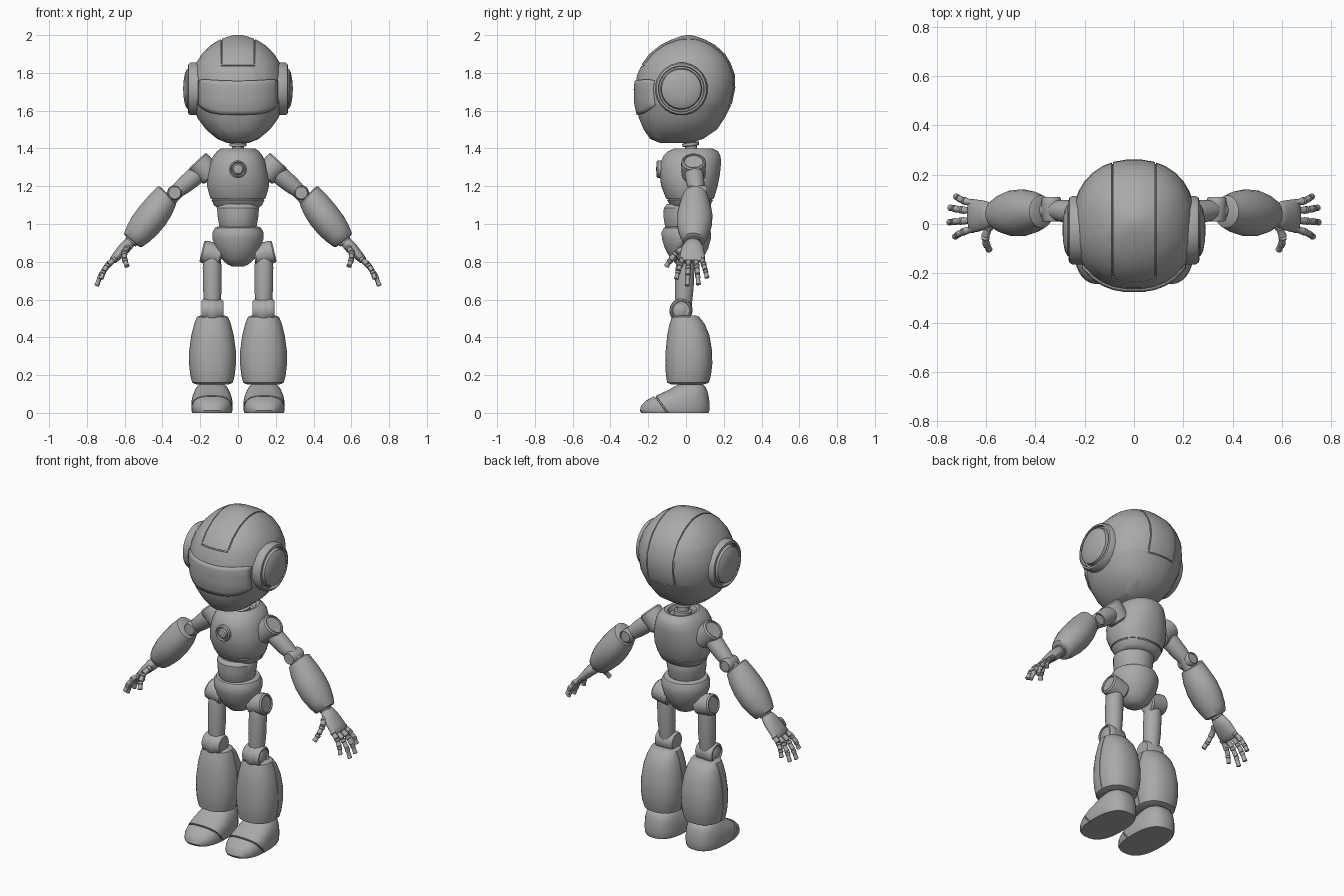
import bpy, bmesh, math
from mathutils import Vector, Matrix
from mathutils.bvhtree import BVHTree

cube = bpy.data.objects.get("Cube")
if cube:
    bpy.data.objects.remove(cube)

GREY = (0.4, 0.4, 0.4, 1)
mat = bpy.data.materials.new("plain grey")
mat.use_nodes = True
mat.diffuse_color = GREY
bsdf = next(n for n in mat.node_tree.nodes if n.type == "BSDF_PRINCIPLED")
bsdf.inputs["Base Color"].default_value = GREY
bsdf.inputs["Roughness"].default_value = 0.6


def add_loft(bm, rings, frame=Matrix(), n=32, p=2.0):
    """Skin capped super-ellipse rings (t, cx, cy, rx, ry) along the frame's z axis."""
    loops = []
    for t, cx, cy, rx, ry in rings:
        loop = []
        for i in range(n):
            a = math.tau * (i + 0.5) / n
            c, s = math.cos(a), math.sin(a)
            x = cx + rx * math.copysign(abs(c) ** (2 / p), c)
            y = cy + ry * math.copysign(abs(s) ** (2 / p), s)
            loop.append(bm.verts.new(frame @ Vector((x, y, t))))
        loops.append(loop)
    for lo, hi in zip(loops, loops[1:]):
        for i in range(n):
            j = (i + 1) % n
            bm.faces.new((lo[i], lo[j], hi[j], hi[i]))
    bm.faces.new(loops[0][::-1])
    bm.faces.new(loops[-1])


def add_rod(bm, a, b, profile, n=24):
    """Turned part from a to b; profile holds (fraction, radius[, radius along y])."""
    a, b = Vector(a), Vector(b)
    d = (b - a).normalized()
    up = Vector((0, 1, 0)) if abs(d.y) < 0.95 else Vector((1, 0, 0))
    y = (up - d * up.dot(d)).normalized()
    frame = Matrix((y.cross(d), y, d)).transposed().to_4x4()
    frame.translation = a
    length = (b - a).length
    add_loft(bm, [(q[0] * length, 0, 0, q[1], q[-1]) for q in profile], frame, n)


def groove(bm, point, normal, width, depth, test=lambda c: True):
    """Cut a thin sunken line where a plane crosses the surface."""
    point, normal = Vector(point), Vector(normal).normalized()
    for side in (-0.5, 0.5):
        bmesh.ops.bisect_plane(bm, geom=bm.verts[:] + bm.edges[:] + bm.faces[:],
                               plane_co=point + normal * width * side, plane_no=normal)
    bm.normal_update()
    faces = []
    for f in bm.faces:
        c = f.calc_center_median()
        if abs((c - point).dot(normal)) < width / 2 - 1e-4 and test(c):
            faces.append(f)
    bmesh.ops.inset_region(bm, faces=faces, thickness=0.001, depth=-depth, use_boundary=True)


def finish(name, bm, mirror=False):
    bmesh.ops.recalc_face_normals(bm, faces=bm.faces[:])
    mesh = bpy.data.meshes.new(name)
    bm.to_mesh(mesh)
    bm.free()
    mesh.materials.append(mat)
    mesh.shade_smooth()
    mesh.set_sharp_from_angle(angle=math.radians(38))
    obj = bpy.data.objects.new(name, mesh)
    bpy.context.collection.objects.link(obj)
    if mirror:
        obj.modifiers.new("both_sides", "MIRROR").use_axis = (True, False, False)
    return obj


def stack(rows, x=0):
    """Rings from (z, front y, back y, half width)."""
    return [(z, x, (f + b) / 2, w, (b - f) / 2) for z, f, b, w in rows]


def body(name, rows, x=0, p=2.0, mirror=False):
    bm = bmesh.new()
    add_loft(bm, stack(rows, x), p=p)
    return finish(name, bm, mirror)


def rod(name, a, b, profile, mirror=True):
    bm = bmesh.new()
    add_rod(bm, a, b, profile)
    return finish(name, bm, mirror)


BALL = [(0.5 - 0.5 * math.cos(math.pi * k / 12), math.sin(math.pi * k / 12)) for k in range(13)]


def ball(r):
    return [(t, max(s * r, 0.002)) for t, s in BALL]


# Head with a grooved panel running over the crown
bm = bmesh.new()
add_loft(bm, stack([
    (1.43, -.14, .03, .06), (1.45, -.19, .09, .11), (1.5, -.225, .165, .17),
    (1.56, -.25, .205, .215), (1.64, -.268, .245, .244), (1.72, -.27, .262, .252),
    (1.79, -.26, .26, .246), (1.85, -.232, .238, .225), (1.9, -.195, .208, .192),
    (1.945, -.14, .158, .147), (1.975, -.08, .105, .1), (1.993, -.03, .055, .05),
    (2.0, 0, .025, .02)]), p=2.25)
tree = BVHTree.FromBMesh(bm)
TOP_FRONT, TOP_BACK, PANEL = 1.84, 1.63, 0.088
for x in (-PANEL, PANEL):
    groove(bm, (x, 0, 0), (1, 0, 0), 0.006, 0.008,
           lambda c: c.z > (TOP_FRONT if c.y < 0 else TOP_BACK))
groove(bm, (0, 0, TOP_FRONT), (0, 0, 1), 0.006, 0.008, lambda c: c.y < 0 and abs(c.x) < PANEL)
groove(bm, (0, 0, TOP_BACK), (0, 0, 1), 0.006, 0.008, lambda c: c.y > 0 and abs(c.x) < PANEL)
finish("head", bm)

# Visor plate draped on the face
bm = bmesh.new()
COLS, ROWS = 20, 8
grid = []
for i in range(COLS + 1):
    u = 2 * i / COLS - 1
    low, high = 1.58 + 0.05 * u ** 4, 1.757 + 0.012 * u * u - 0.01 * u ** 12
    col = []
    for j in range(ROWS + 1):
        z = low + (high - low) * j / ROWS
        hit = tree.ray_cast(Vector((0.205 * u, -1, z)), Vector((0, 1, 0)))[0]
        col.append(bm.verts.new(hit))
    grid.append(col)
for a, b in zip(grid, grid[1:]):
    for j in range(ROWS):
        bm.faces.new((a[j], b[j], b[j + 1], a[j + 1]))
visor = finish("visor", bm)
plate = visor.modifiers.new("plate", "SOLIDIFY")
plate.thickness, plate.offset = 0.016, 0

# Ear discs: ring, recess and domed centre
rod("ears", (.19, -.025, 1.715), (.29, -.025, 1.715), [
    (0, .14), (.6, .14), (.72, .133), (.75, .122), (.55, .119), (.55, .11),
    (.8, .105), (.9, .088), (.97, .05), (1, .01)])

# Neck with rings
rod("neck", (0, .035, 1.34), (0, .02, 1.46), [
    (0, .05), (.4, .05), (.42, .032), (.6, .032), (.62, .045), (.75, .045),
    (.77, .03), (.88, .03), (.9, .05), (1, .05)], mirror=False)

# Chest shell with sunken collar and lower seam
bm = bmesh.new()
add_loft(bm, stack([
    (1.085, -.07, .11, .11), (1.1, -.085, .13, .128), (1.14, -.108, .15, .148),
    (1.2, -.132, .168, .165), (1.26, -.14, .18, .162), (1.32, -.137, .186, .148),
    (1.36, -.12, .184, .132), (1.385, -.095, .17, .112), (1.4, -.06, .14, .09),
    (1.395, -.045, .12, .075), (1.37, -.035, .105, .065)]), p=2.2)
groove(bm, (0, 0, 1.13), (0, 0, 1), 0.006, 0.008)
finish("chest", bm)

# Chest button: rim and dome
rod("chest_button", (0, -.1, 1.29), (0, -.158, 1.29), [
    (0, .047), (.85, .047), (.95, .04), (.8, .035), (.8, .03), (.95, .024), (1, .008)],
    mirror=False)

# Waist and pelvis
body("waist", [(.95, -.09, .08, .085), (.99, -.112, .095, .1), (1.04, -.12, .105, .108),
               (1.085, -.118, .108, .112), (1.105, -.1, .1, .1)])
body("pelvis", [(.775, -.025, .035, .03), (.785, -.05, .06, .055), (.82, -.085, .09, .092),
                (.87, -.112, .118, .12), (.92, -.128, .132, .135), (.955, -.13, .132, .136),
                (.98, -.118, .122, .122), (.987, -.1, .105, .105)])

# Hip joints with recessed caps
CAP = [(0, .8), (.08, .93), (.75, 1), (.93, .97), (1, .85), (1, .76), (.93, .73), (.93, .01)]
rod("hips", (.085, .005, .83), (.192, .005, .855), [(t, r * .062) for t, r in CAP])

# Legs
rod("thighs", (.138, 0, .88), (.135, -.015, .52), [
    (0, .03), (.06, .044), (.3, .05), (.6, .05), (.85, .044), (1, .04)])
rod("knees", (.078, -.025, .545), (.192, -.025, .545), [(t, r * .06) for t, r in CAP])
rod("knee_balls", (.135, -.03, .475), (.135, -.03, .605), ball(.058))
bm = bmesh.new()
add_loft(bm, stack([
    (.15, -.075, .095, .085), (.16, -.1, .122, .108), (.2, -.107, .133, .118),
    (.26, -.11, .14, .125), (.33, -.108, .138, .124), (.41, -.1, .125, .113),
    (.47, -.088, .1, .098), (.508, -.074, .07, .083), (.515, -.055, .055, .065)],
    x=.135), p=2.3)
groove(bm, (.135, .015, 0), (0, 1, 0), 0.004, 0.004, lambda c: .17 < c.z < .5)
finish("shins", bm, mirror=True)
rod("ankles", (.138, .02, .11), (.138, .02, .18), [
    (0, .07), (.45, .068), (.5, .056), (1, .056)])

# Feet with a toe seam
bm = bmesh.new()
add_loft(bm, stack([
    (0, -.238, .12, .104), (.012, -.245, .125, .109), (.04, -.238, .125, .11),
    (.065, -.212, .124, .108), (.085, -.175, .121, .104), (.105, -.128, .117, .097),
    (.125, -.085, .11, .088), (.142, -.058, .1, .077), (.15, -.04, .085, .065)],
    x=.138), p=2.5)
groove(bm, (0, -.13, .045), (0, .8, .6), 0.009, 0.01, lambda c: c.z > .003)
finish("feet", bm, mirror=True)

# Shoulders, upper arms and elbows
rod("shoulders", (.137, .04, 1.25), (.217, .04, 1.335), [(t, r * .066) for t, r in CAP])
rod("upper_arms", (.19, .04, 1.285), (.345, .06, 1.155), [
    (0, .045), (.25, .05), (.6, .046), (.9, .037), (1, .034)])
rod("elbows", (.335, .01, 1.165), (.335, .11, 1.165), [(t, r * .04) for t, r in CAP])
rod("elbow_links", (.32, .06, 1.175), (.42, .045, 1.07), [(0, .038), (1, .04)])

# Forearm shells
bm = bmesh.new()
add_rod(bm, (.372, .05, 1.145), (.56, .04, .91), [
    (0, .05, .055), (.02, .062, .066), (.2, .077, .084), (.42, .085, .095),
    (.65, .083, .093), (.85, .072, .078), (.98, .06, .062), (1, .05, .052)])
for v in bm.verts:
    v.co.z += max(0, v.co.z - 1.12) * 0.35
finish("forearms", bm, mirror=True)

# Hands
rod("wrists", (.54, .04, .935), (.585, .038, .885), [(0, .036), (.6, .036), (.65, .028), (1, .028)])
rod("palms", (.565, .038, .91), (.668, .032, .802), [
    (0, .02, .03), (.08, .03, .043), (.35, .032, .058), (.75, .025, .067),
    (.95, .02, .064), (1, .012, .055)])


def digit(bm, points, r):
    """Jointed finger: tapered segments with knuckle rings."""
    for k, (a, b) in enumerate(zip(points, points[1:])):
        s = r * (1 - 0.08 * k)
        add_rod(bm, a, b, [(0, .6 * s), (.06, s), (.3, s), (.36, .8 * s), (.75, .85 * s),
                           (.95, s * .95), (1, .6 * s)], n=12)


bm = bmesh.new()
for root, tip, drop in ((-.018, -.052, .03), (.015, .007, 0), (.052, .066, .005), (.083, .112, .035)):
    path = []
    for k, (x, z) in enumerate(((.648, .818), (.695, .775), (.727, .728), (.75, .672))):
        f = k / 3
        path.append((x - drop * f * .8, root + (tip - root) * f, z + drop * f * 1.2))
    digit(bm, path, .0165)
digit(bm, [(.585, -.005, .875), (.603, -.05, .848), (.6, -.08, .812), (.587, -.105, .775)], .018)
finish("fingers", bm, mirror=True)
